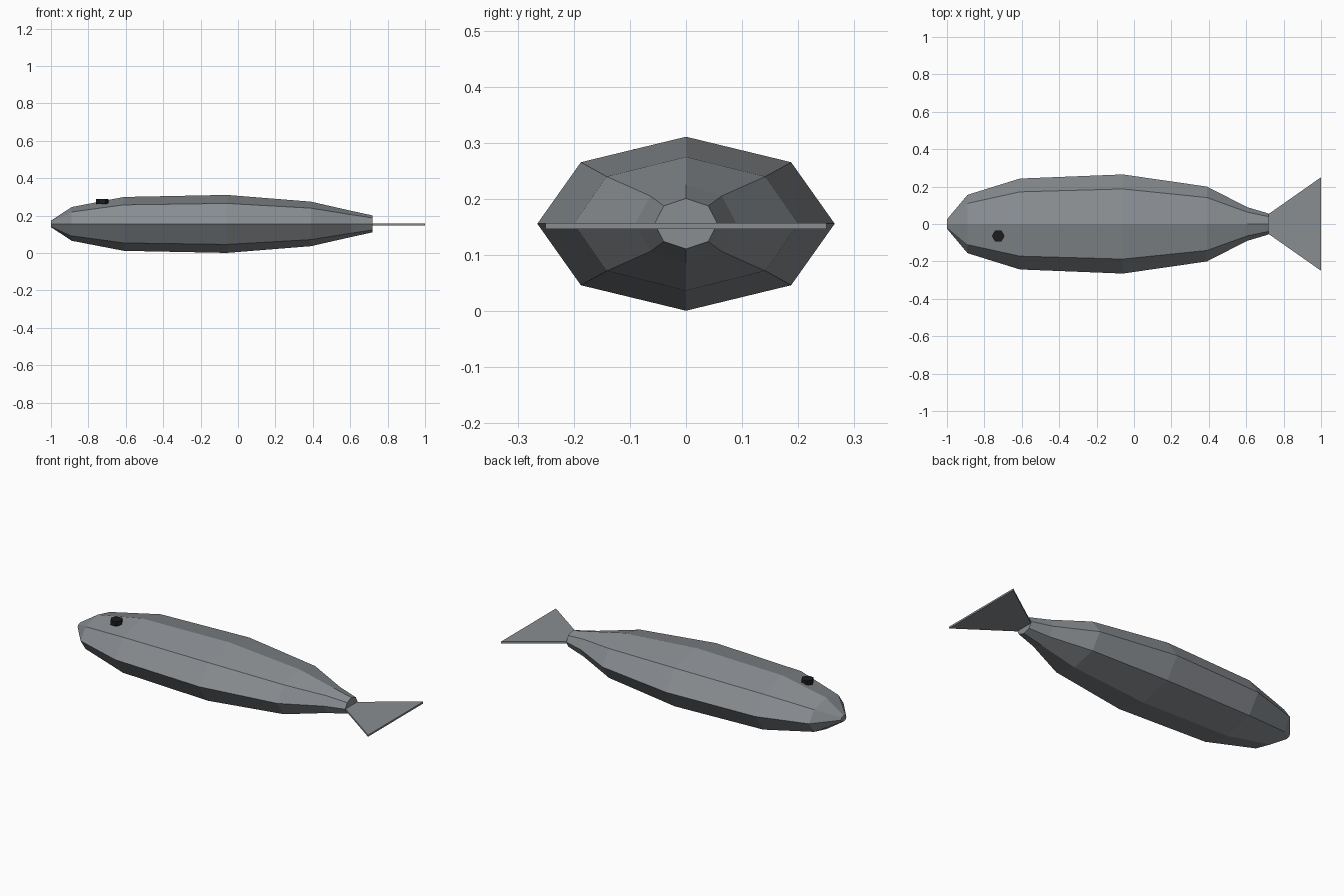
import bpy, bmesh, math

if "Cube" in bpy.data.objects:
    bpy.data.objects.remove(bpy.data.objects["Cube"])

def material(name, rgb):
    m = bpy.data.materials.new(name)
    m.diffuse_color = (*rgb, 1)
    m.use_nodes = True
    m.node_tree.nodes["Principled BSDF"].inputs["Base Color"].default_value = m.diffuse_color
    return m

grey = material("slate grey", (0.25, 0.268, 0.285))
black = material("eye black", (0.012, 0.012, 0.014))

def finish(name, bm, mat):
    bmesh.ops.recalc_face_normals(bm, faces=bm.faces)
    me = bpy.data.meshes.new(name)
    bm.to_mesh(me)
    bm.free()
    me.materials.append(mat)
    ob = bpy.data.objects.new(name, me)
    bpy.context.collection.objects.link(ob)
    return ob

def loft(name, rings, mat):
    """Skin a list of equal-length point rings and cap both ends."""
    bm = bmesh.new()
    loops = [[bm.verts.new(p) for p in r] for r in rings]
    n = len(loops[0])
    for a, b in zip(loops, loops[1:]):
        for i in range(n):
            j = (i + 1) % n
            bm.faces.new((a[i], a[j], b[j], b[i]))
    bm.faces.new(loops[0])
    bm.faces.new(loops[-1])
    return finish(name, bm, mat)

# Body: eight-sided flattened rings (x, half width, half height)
MID = 0.156
sections = [(-1.0, 0.025, 0.017), (-0.89, 0.156, 0.09), (-0.61, 0.243, 0.144),
            (-0.06, 0.265, 0.155), (0.39, 0.20, 0.119), (0.605, 0.09, 0.07),
            (0.72, 0.056, 0.045)]
loft("body", [[(x, w * math.cos(k * math.pi / 4), MID + h * math.sin(k * math.pi / 4))
               for k in range(8)] for x, w, h in sections], grey)

# Tail fin: thin flaring plate
loft("tail_fin", [[(x, -w, 0.147), (x, w, 0.147), (x, w, 0.157), (x, -w, 0.157)]
                  for x, w in ((0.715, 0.05), (1.0, 0.25))], grey)

# Eye: small hexagonal stud on top of the head
loft("eye", [[(-0.726 + 0.034 * math.cos(k * math.pi / 3),
               -0.064 + 0.034 * math.sin(k * math.pi / 3), z)
              for k in range(6)] for z in (0.263, 0.289)], black)
